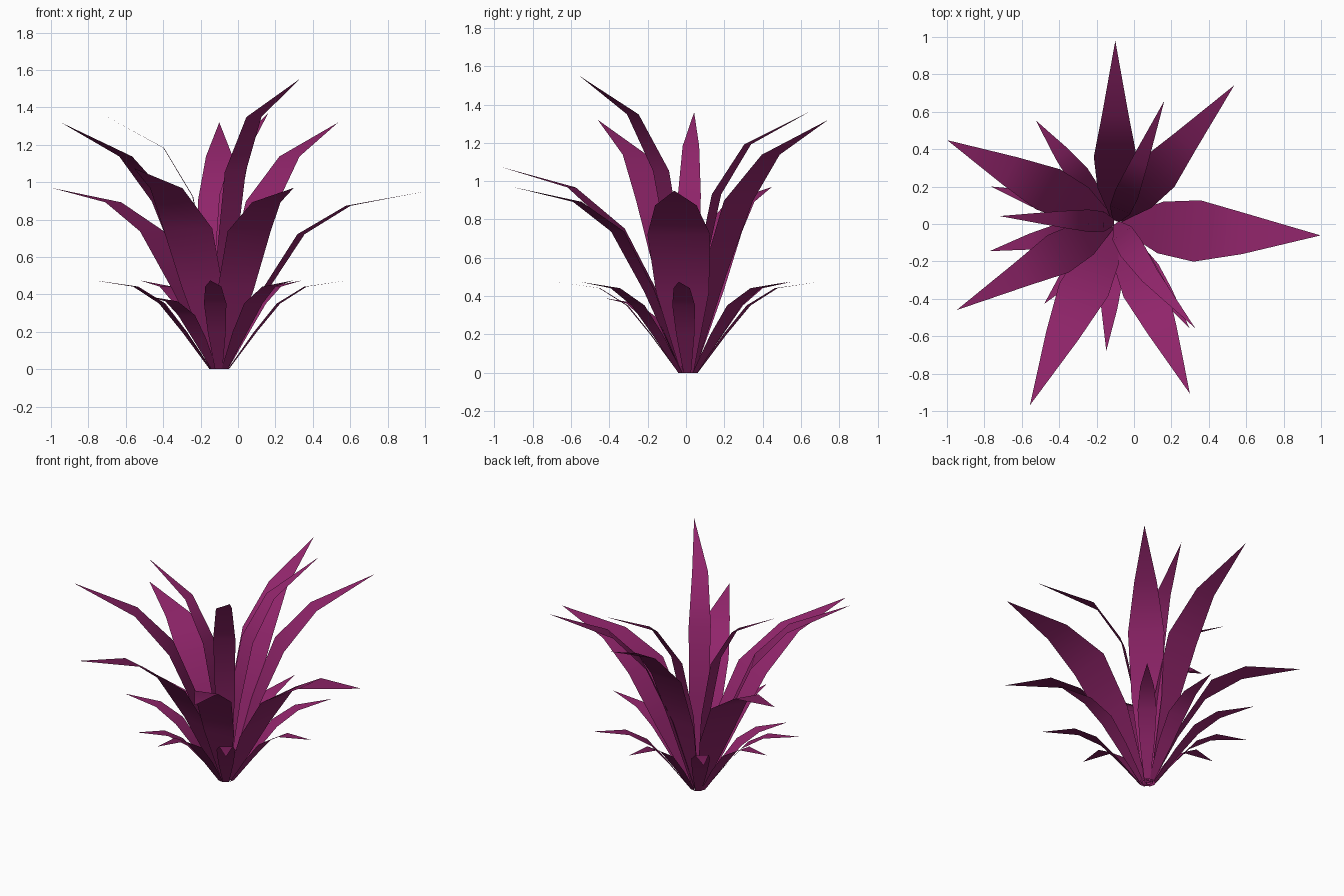
import bpy, math
from mathutils import Vector

if "Cube" in bpy.data.objects:
    bpy.data.objects.remove(bpy.data.objects["Cube"])

# single plum colour for all foliage
mat = bpy.data.materials.new("plum_leaf")
mat.diffuse_color = (0.28, 0.018, 0.145, 1)
mat.use_nodes = True
mat.node_tree.nodes["Principled BSDF"].inputs["Base Color"].default_value = mat.diffuse_color
CENTRE = Vector((-0.10, 0.01, 0))

# side profiles (radius fraction, height fraction) and width fraction along a leaf
LOW = [(0.07, 0, .33), (0.28, .42, .8), (0.46, .74, 1), (0.67, .93, .72), (1, 1, 0)]
WIDE = [(0.03, 0, .2), (0.22, .44, .84), (0.40, .76, 1), (0.63, .92, .66), (1, 1, 0)]
LEANING = [(0.03, 0, .2), (0.20, .41, .84), (0.37, .70, 1), (0.62, .90, .66), (1, 1, 0)]
TALL = [(0.025, 0, .22), (0.19, .39, .83), (0.36, .68, 1), (0.59, .862, .62), (1, 1, 0)]
INNER = [(0.01, 0, .3), (0.10, .39, .9), (0.23, .68, 1), (0.48, .87, .72), (1, 1, 0)]


def leaf(name, profile, azimuth, radius, height, half_width, turn=0, bend=0):
    """Flat-section blade arching to a point; turn swivels its face, bend bows it sideways."""
    a, f = math.radians(azimuth), math.radians(azimuth + turn)
    out = Vector((math.cos(a), math.sin(a), 0))
    side = Vector((-math.sin(f), math.cos(f), 0))
    verts, faces = [], []
    for r, z, w in profile:
        p = CENTRE + out * r * radius + Vector((0, 0, z * height))
        p += side * bend * math.sin(math.pi * r)
        if w == 0:
            verts.append(p)
        else:
            verts += [p - side * w * half_width, p + side * w * half_width]
    n = len(profile) - 1
    for i in range(n - 1):
        k = 2 * i
        faces.append((k + 2, k + 3, k + 1, k))
    k = 2 * (n - 1)
    faces.append((k + 2, k + 1, k))
    me = bpy.data.meshes.new(name)
    me.from_pydata(verts, [], faces)
    me.materials.append(mat)
    me.polygons.foreach_set("use_smooth", [True] * len(faces))
    me.update()
    ob = bpy.data.objects.new(name, me)
    bpy.context.collection.objects.link(ob)


# short outer leaves close to the ground
for az, turn in ((-4, -5), (50, 0), (86, -6), (128, 0), (164, 0), (193, 0),
                 (229, 0), (266, 0), (305, 0)):
    short = az == 229
    leaf("low_leaf", LOW, az, 0.58 if short else 0.69, 0.39 if short else 0.475, 0.06, turn)

# main arching leaves: azimuth, reach, tip height, half width, turn, bend
for az, r, h, w, turn, bend in ((-3.7, 1.10, .95, .165, -3, -.02), (154, 1.00, .97, .125, -5, 0),
                                (293.5, 1.00, .97, .12, -7, 0)):
    leaf("wide_leaf", WIDE, az, r, h, w, turn, bend)
leaf("leaning_leaf", LEANING, 245, 1.08, 1.075, .135, 11, 0)
for az in (49, 90, 209):
    leaf("tall_leaf", TALL, az, 0.97, 1.32, 0.115)

# upright inner leaves
for az, r, h, w, turn, bend in ((68, .70, 1.37, .065, 0, 0), (177, .62, 1.36, .06, 5, 0),
                                (307, .71, 1.55, .07, 0, -.025)):
    leaf("inner_leaf", INNER, az, r, h, w, turn, bend)
